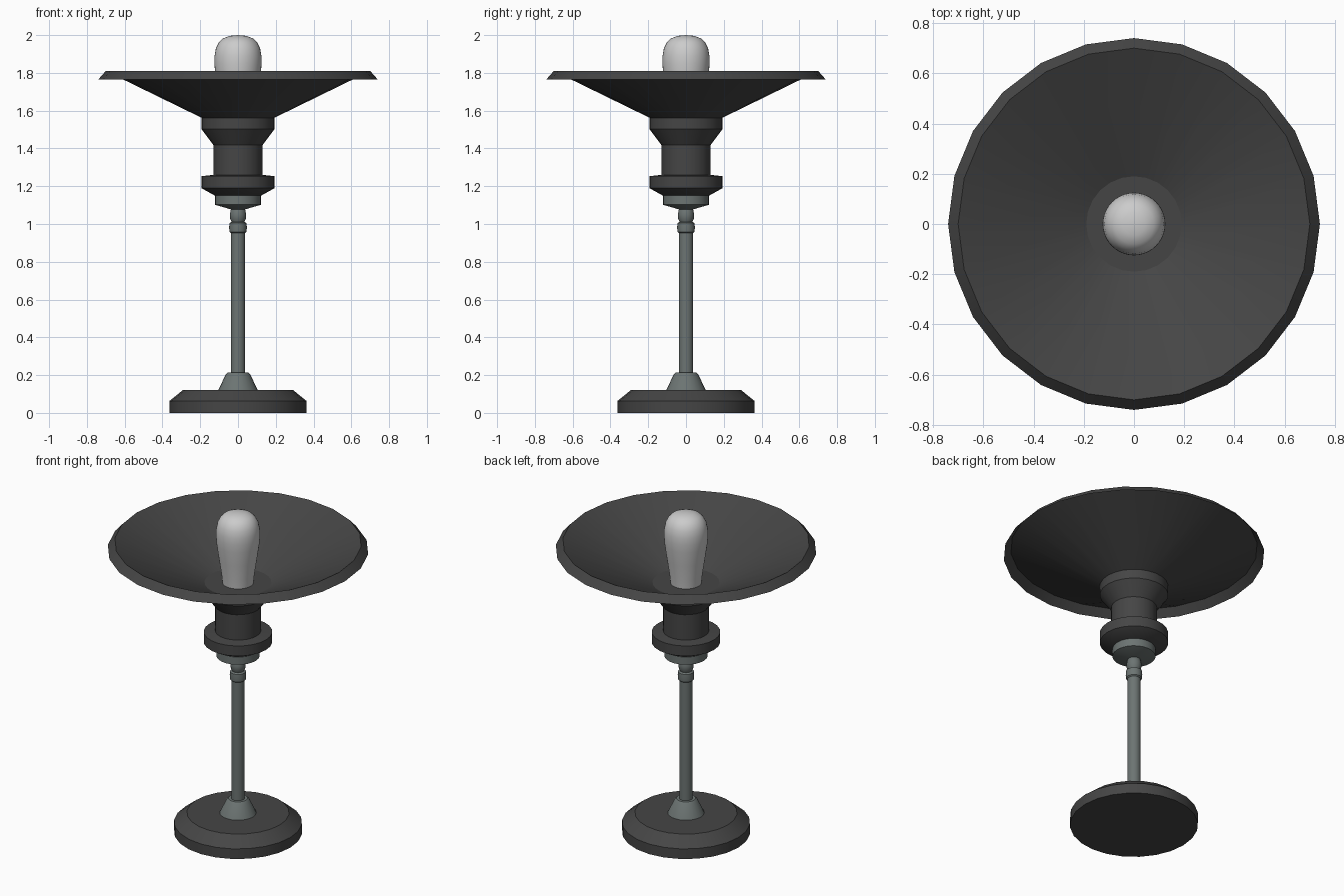
import bpy, bmesh, math

if "Cube" in bpy.data.objects:
    bpy.data.objects.remove(bpy.data.objects["Cube"])


def material(name, rgb):
    m = bpy.data.materials.new(name)
    m.diffuse_color = (*rgb, 1)
    m.use_nodes = True
    m.node_tree.nodes["Principled BSDF"].inputs["Base Color"].default_value = m.diffuse_color
    return m


DARK = material("dark_metal", (0.06, 0.06, 0.06))
STEEL = material("grey_steel", (0.15, 0.175, 0.17))
GLASS = material("white_glass", (0.6, 0.6, 0.6))


def lathe(name, profile, mat, sides=24):
    """Spin a (radius, height) profile about z; list it bottom to top on the outside."""
    bm = bmesh.new()
    rings = []
    for r, z in profile:
        if r == 0:
            rings.append([bm.verts.new((0, 0, z))] * sides)
        else:
            rings.append([bm.verts.new((r * math.cos(2 * math.pi * i / sides),
                                        r * math.sin(2 * math.pi * i / sides), z))
                          for i in range(sides)])
    for a, b in zip(rings, rings[1:]):
        for i in range(sides):
            j = (i + 1) % sides
            bm.faces.new(list(dict.fromkeys((a[i], a[j], b[j], b[i]))))
    mesh = bpy.data.meshes.new(name)
    bm.to_mesh(mesh)
    bm.free()
    mesh.materials.append(mat)
    ob = bpy.data.objects.new(name, mesh)
    bpy.context.collection.objects.link(ob)
    bpy.ops.object.select_all(action='DESELECT')
    ob.select_set(True)
    bpy.context.view_layer.objects.active = ob
    bpy.ops.object.shade_smooth_by_angle(angle=math.radians(30))
    return ob


# Foot with sloped shoulder
lathe("base", [(0, 0), (0.363, 0), (0.363, 0.063), (0.29, 0.122), (0, 0.122)], DARK)

# Collar, stem and ringed neck
lathe("stem_collar", [(0.105, 0.12), (0.064, 0.205), (0.055, 0.213), (0, 0.213)], STEEL)
lathe("stem", [(0.038, 0.2), (0.038, 0.955)], STEEL)
lathe("stem_ring", [(0.036, 0.95), (0.045, 0.958), (0.047, 0.98), (0.045, 1.005),
                    (0.03, 1.012)], STEEL)
lathe("neck_ball", [(0.03, 1.005), (0.041, 1.025), (0.043, 1.05), (0.038, 1.075),
                    (0.03, 1.09)], STEEL)
lathe("socket_cap", [(0, 1.078), (0.04, 1.078), (0.122, 1.102), (0.122, 1.155)], STEEL)

# Lamp holder with two flanges
lathe("lamp_holder", [(0, 1.15), (0.122, 1.15), (0.194, 1.19), (0.194, 1.253),
                      (0.13, 1.26), (0.13, 1.418), (0.194, 1.503), (0.194, 1.56),
                      (0, 1.56)], DARK)

# Thin open shade with a turned-down lip
lathe("shade", [(0.19, 1.561), (0.70, 1.81), (0.74, 1.765)], DARK)

# Bulb, narrow at the socket
lathe("bulb", [(0.088, 1.56), (0.094, 1.62), (0.108, 1.71), (0.121, 1.80),
               (0.125, 1.85), (0.124, 1.89), (0.117, 1.93), (0.102, 1.96),
               (0.08, 1.982), (0.045, 1.996), (0, 2.0)], GLASS, 40)
